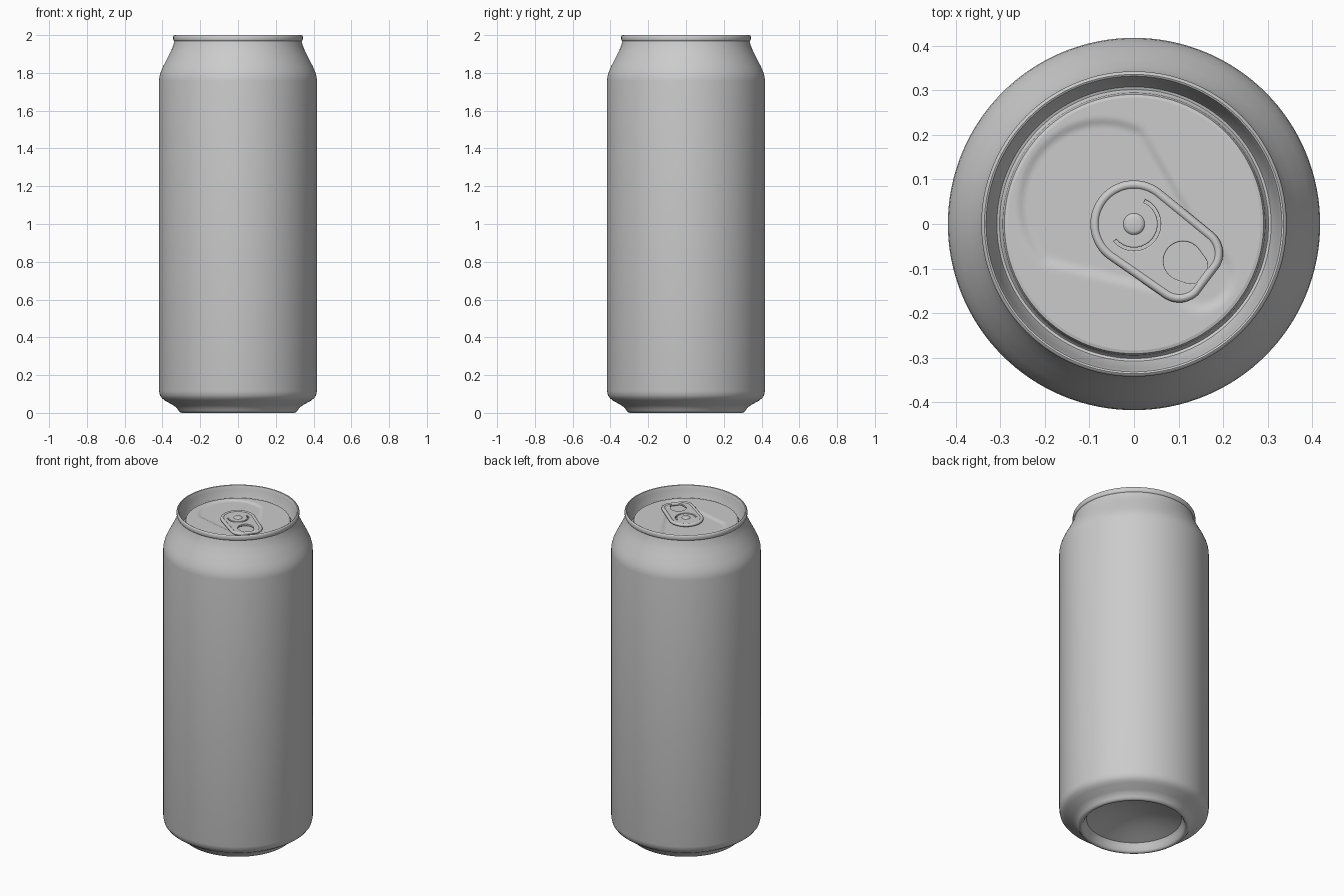
import bpy, bmesh, math
from mathutils import Vector

if "Cube" in bpy.data.objects:
    bpy.data.objects.remove(bpy.data.objects["Cube"])

SEG = 128
TAB_ANGLE = math.radians(-37)


def finish(name, bm, angle=40):
    bmesh.ops.remove_doubles(bm, verts=bm.verts, dist=1e-5)
    bmesh.ops.recalc_face_normals(bm, faces=bm.faces)
    me = bpy.data.meshes.new(name)
    bm.to_mesh(me)
    bm.free()
    ob = bpy.data.objects.new(name, me)
    bpy.context.collection.objects.link(ob)
    smooth(ob, angle)
    return ob


def smooth(ob, angle):
    bpy.ops.object.select_all(action='DESELECT')
    ob.select_set(True)
    bpy.context.view_layer.objects.active = ob
    bpy.ops.object.shade_smooth_by_angle(angle=math.radians(angle))


def lathe(name, profile, angle=40):
    bm = bmesh.new()
    vs = [bm.verts.new((r, 0, z)) for r, z in profile]
    es = [bm.edges.new(p) for p in zip(vs, vs[1:])]
    bmesh.ops.spin(bm, geom=vs + es, cent=(0, 0, 0), axis=(0, 0, 1),
                   angle=2 * math.pi, steps=SEG)
    return finish(name, bm, angle)


def arc(cx, cy, r, a0, a1, n=16):
    return [(cx + r * math.cos(math.radians(a0 + (a1 - a0) * i / n)),
             cy + r * math.sin(math.radians(a0 + (a1 - a0) * i / n))) for i in range(n + 1)]


def curve_part(name, loops, z, bevel, extrude=0.0, filled=True):
    cu = bpy.data.curves.new(name, 'CURVE')
    cu.dimensions = '2D' if filled else '3D'
    cu.fill_mode = 'BOTH' if filled else 'FULL'
    cu.extrude, cu.bevel_depth, cu.bevel_resolution = extrude, bevel, 3
    for pts in loops:
        sp = cu.splines.new('POLY')
        sp.points.add(len(pts) - 1)
        for p, (x, y) in zip(sp.points, pts):
            p.co = (x, y, 0, 1)
        sp.use_cyclic_u = True
    ob = bpy.data.objects.new(name, cu)
    bpy.context.collection.objects.link(ob)
    ob.location.z = z
    ob.rotation_euler.z = TAB_ANGLE
    bpy.ops.object.select_all(action='DESELECT')
    ob.select_set(True)
    bpy.context.view_layer.objects.active = ob
    bpy.ops.object.convert(target='MESH')
    smooth(bpy.context.object, 50)


# Can shell: domed base, foot ring, wall, shoulder, rolled rim and lid groove
dome = [(0.265 * i / 10, 0.05 + 0.06 * math.cos(math.pi / 2 * i / 10)) for i in range(11)]
lathe("can_body", dome + [
    (0.276, 0.03), (0.283, 0.01), (0.290, 0.002), (0.298, 0.0), (0.308, 0.004),
    (0.316, 0.014), (0.324, 0.027), (0.345, 0.042), (0.385, 0.064), (0.402, 0.077),
    (0.413, 0.092), (0.418, 0.115), (0.418, 1.76), (0.416, 1.78), (0.409, 1.805),
    (0.396, 1.835), (0.370, 1.885), (0.353, 1.92), (0.343, 1.945), (0.337, 1.968),
    (0.341, 1.971), (0.343, 1.976), (0.343, 1.993), (0.340, 1.998), (0.336, 2.0),
    (0.332, 1.998), (0.329, 1.99), (0.326, 1.975), (0.312, 1.915), (0.308, 1.907),
    (0.302, 1.905), (0.297, 1.91), (0.295, 1.93), (0.291, 1.938), (0.284, 1.94)])


# Lid panel with a shallow teardrop recess
def lid_height(x, y):
    a, b = Vector((-0.07, 0.045)), Vector((0.15, -0.12))
    p, d = Vector((x, y)), b - a
    t = max(0, min(1, (p - a).dot(d) / d.length_squared + 0.1))
    s = (p - a - d * t).length - (0.195 + (0.08 - 0.195) * t)
    k = max(0, min(1, (s + 0.022) / 0.022))
    return 1.94 - 0.007 * (1 - k * k * (3 - 2 * k))


bm = bmesh.new()
rings = []
for i in range(41):
    r = 0.002 + 0.282 * i / 40
    ring = []
    for j in range(SEG):
        a = 2 * math.pi * j / SEG
        x, y = r * math.cos(a), r * math.sin(a)
        ring.append(bm.verts.new((x, y, lid_height(x, y))))
    rings.append(ring)
bm.faces.new(rings[0])
for r0, r1 in zip(rings, rings[1:]):
    for j in range(SEG):
        k = (j + 1) % SEG
        bm.faces.new((r0[j], r1[j], r1[k], r0[k]))
finish("lid_panel", bm)

# Pull tab: plate with finger hole and C-shaped slot, plus a curled edge
outline = (arc(0, 0, 0.088, 90, 270, 32) + arc(0.150, -0.03, 0.052, -90, -10)
           + arc(0.150, 0.03, 0.052, 10, 90))
finger_hole = arc(0.138, 0, 0.047, 70, 290, 32) + arc(0.158, 0, 0.042, -60, 60)
slot = arc(0, 0, 0.063, -105, 105, 32) + arc(0, 0, 0.050, 105, -105, 32)
curve_part("tab_plate", [outline, finger_hole, slot], 1.947, 0.003, 0.003)
curve_part("tab_curled_edge", [outline], 1.947, 0.010, filled=False)

# Rivet holding the tab
lathe("rivet", [(0, 1.959), (0.016, 1.959), (0.021, 1.957), (0.024, 1.953),
                (0.033, 1.953), (0.037, 1.950), (0.038, 1.932)])
